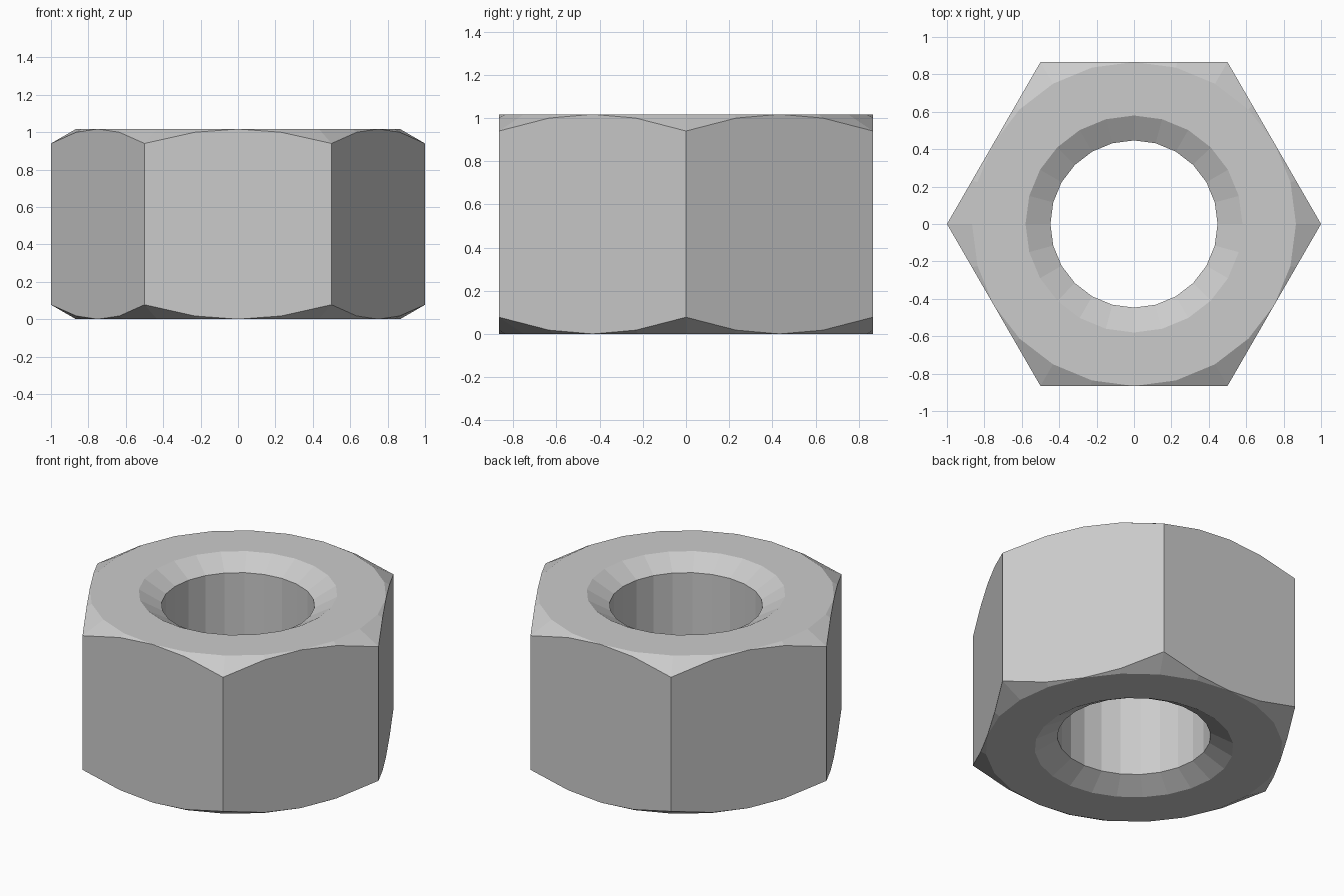
import bpy, bmesh
from math import radians, cos, sin, tan

if "Cube" in bpy.data.objects:
    bpy.data.objects.remove(bpy.data.objects["Cube"])

N = 24                      # facets around the axis
H = 1.017                   # nut height
FLAT = cos(radians(30))     # distance from axis to each hex flat
BORE, MOUTH = 0.447, 0.58   # bore and countersink mouth radii
SLOPE = tan(radians(30))    # chamfer slope
SINK = (MOUTH - BORE) * SLOPE

bm = bmesh.new()


def ring(radius, height):
    """Ring of vertices; radius and height are functions of the step index."""
    verts = []
    for k in range(N):
        a, r = radians(k * 360 / N), radius(k)
        verts.append(bm.verts.new((r * cos(a), r * sin(a), height(k))))
    return verts


def hex_radius(k):
    return FLAT / cos(radians((k * 360 / N) % 60 - 30))


def drop(k):
    return (hex_radius(k) - FLAT) * SLOPE


# Closed cross-section swept around the axis: outside, top, bore, bottom
rings = [
    ring(hex_radius, lambda k: drop(k)),
    ring(hex_radius, lambda k: H - drop(k)),
    ring(lambda k: FLAT, lambda k: H),
    ring(lambda k: MOUTH, lambda k: H),
    ring(lambda k: BORE, lambda k: H - SINK),
    ring(lambda k: BORE, lambda k: SINK),
    ring(lambda k: MOUTH, lambda k: 0),
    ring(lambda k: FLAT, lambda k: 0),
]
for i, a in enumerate(rings):
    b = rings[(i + 1) % len(rings)]
    for k in range(N):
        n = (k + 1) % N
        bm.faces.new((a[k], a[n], b[n], b[k]))

# Chamfer vanishes at the middle of each flat
bmesh.ops.remove_doubles(bm, verts=bm.verts, dist=1e-4)
bmesh.ops.recalc_face_normals(bm, faces=bm.faces)

mesh = bpy.data.meshes.new("hex_nut")
bm.to_mesh(mesh)
bm.free()
bpy.context.collection.objects.link(bpy.data.objects.new("hex_nut", mesh))
